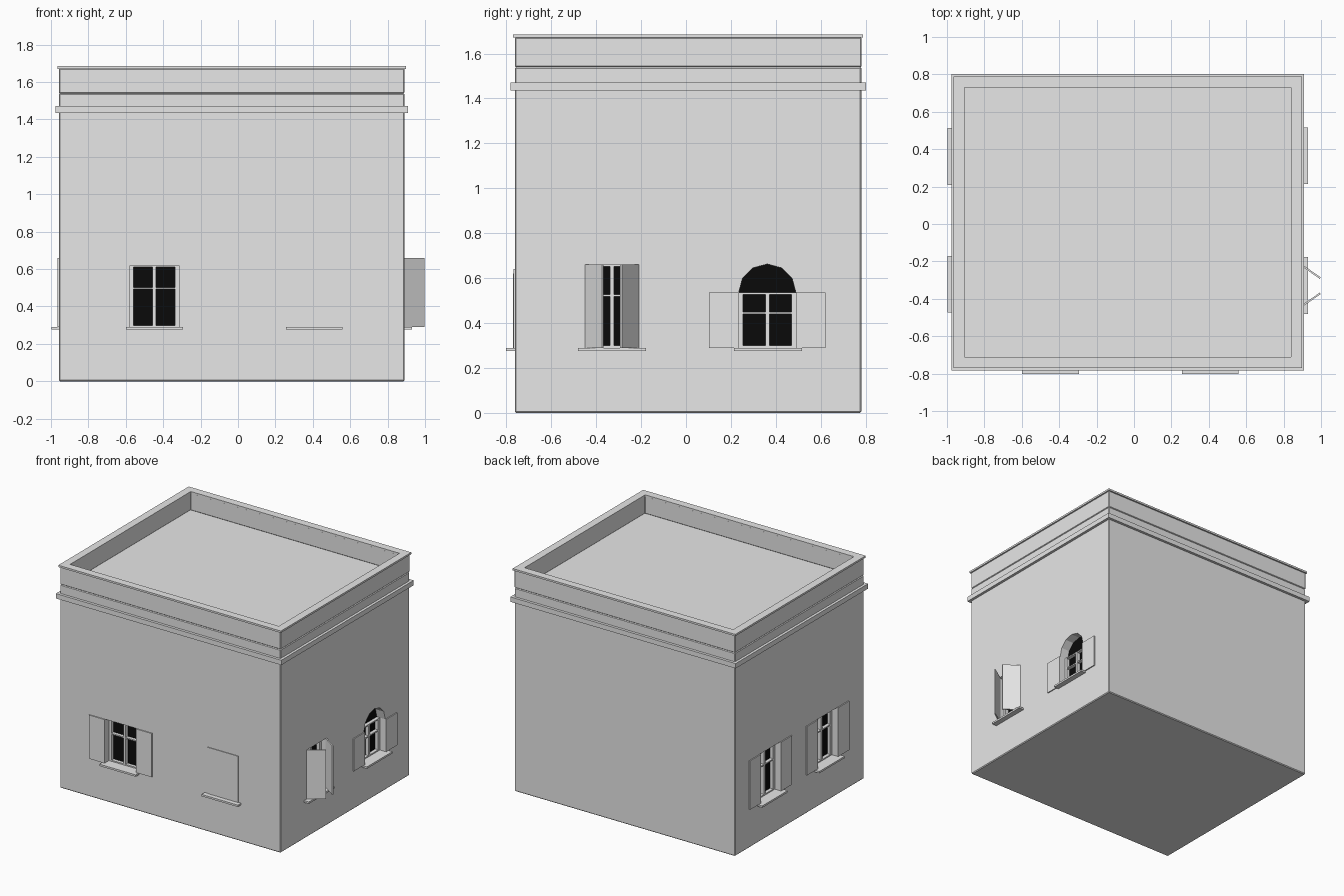
import bpy, bmesh, math
from mathutils import Vector

if "Cube" in bpy.data.objects:
    bpy.data.objects.remove(bpy.data.objects["Cube"])


def material(name, value):
    m = bpy.data.materials.new(name)
    m.use_nodes = True
    colour = (value, value, value, 1)
    m.diffuse_color = colour
    m.node_tree.nodes["Principled BSDF"].inputs["Base Color"].default_value = colour
    return m


PLASTER = material("pale grey plaster", 0.8)
GLASS = material("black glass", 0.003)

# Outer wall limits
X0, X1, Y0, Y1 = -0.957, 0.89, -0.762, 0.781
ROOF = 1.54

# Each wall turns (along, out, up) into world space
SIDES = {
    "front": lambda u, d, z: Vector((u, Y0 - d, z)),
    "right": lambda u, d, z: Vector((X1 + d, u, z)),
    "left": lambda u, d, z: Vector((X0 - d, u, z)),
}


def finish(name, bm, mat):
    bmesh.ops.recalc_face_normals(bm, faces=bm.faces)
    mesh = bpy.data.meshes.new(name)
    bm.to_mesh(mesh)
    bm.free()
    mesh.materials.append(mat)
    obj = bpy.data.objects.new(name, mesh)
    bpy.context.collection.objects.link(obj)
    return obj


def add_prism(bm, ring, shift):
    """Closed solid from a planar ring moved along a vector."""
    a = [bm.verts.new(p) for p in ring]
    b = [bm.verts.new(p + shift) for p in ring]
    bm.faces.new(a)
    bm.faces.new(b[::-1])
    for i in range(len(a)):
        j = (i + 1) % len(a)
        bm.faces.new((a[i], b[i], b[j], a[j]))


def rect(u0, u1, z0, z1):
    return [(u0, z0), (u1, z0), (u1, z1), (u0, z1)]


def slabs(name, side, outlines, d0, d1, mat=PLASTER):
    """Plates on a wall, running from depth d0 to d1 outward."""
    place = SIDES[side]
    bm = bmesh.new()
    for pts in outlines:
        ring = [place(u, d0, z) for u, z in pts]
        add_prism(bm, ring, place(0, d1, 0) - place(0, d0, 0))
    return finish(name, bm, mat)


def block(name, z0, z1, grow=0.0):
    bm = bmesh.new()
    ring = [Vector((x, y, z0)) for x, y in
            rect(X0 - grow, X1 + grow, Y0 - grow, Y1 + grow)]
    add_prism(bm, ring, Vector((0, 0, z1 - z0)))
    return finish(name, bm, PLASTER)


def rim(name, z0, z1, grow, inset):
    """Hollow rectangular band around the building."""
    bm = bmesh.new()
    loops = []
    for g in (grow, -inset):
        for z in (z0, z1):
            pts = rect(X0 - g, X1 + g, Y0 - g, Y1 + g)
            loops.append([bm.verts.new((x, y, z)) for x, y in pts])
    ob, ot, ib, it = loops
    for a, b in ((ob, ot), (ot, it), (it, ib), (ib, ob)):
        for i in range(4):
            j = (i + 1) % 4
            bm.faces.new((a[i], a[j], b[j], b[i]))
    return finish(name, bm, PLASTER)


def bevel(obj, width):
    mod = obj.modifiers.new("soft edges", "BEVEL")
    mod.width = width
    mod.segments = 1


# Walls, string course, parapet and coping
walls = block("walls", 0, ROOF)
bevel(walls, 0.006)
rim("string_course", 1.435, 1.472, 0.02, 0.01)
bevel(rim("parapet", ROOF, 1.672, 0, 0.045), 0.004)
rim("coping", 1.671, 1.685, 0.008, 0.05)

SILL = 0.29
RECESS = 0.075
cutters = []


def window(name, side, mid, width, top, bar, shutters="open", arch=False):
    u0, u1 = mid - width / 2, mid + width / 2
    outline = rect(u0, u1, SILL, top)
    if arch:
        r = width / 2
        outline[3:3] = [(mid + r * math.cos(i * math.pi / 6),
                         top + r * math.sin(i * math.pi / 6)) for i in range(1, 6)]
    # Opening, glass and bars
    cut = slabs(name + "_cutter", side, [outline], -RECESS, 0.05)
    cut.hide_render = True
    cutters.append(cut)
    slabs(name + "_glass", side, [outline], -RECESS - 0.002, -RECESS + 0.005, GLASS)
    edge, thin = 0.02, 0.009
    bars = [rect(u0, u0 + edge, SILL, top), rect(u1 - edge, u1, SILL, top),
            rect(u0, u1, SILL, SILL + thin), rect(u0, u1, top - thin, top),
            rect(mid - thin, mid + thin, SILL, top),
            rect(u0, u1, bar - thin / 2, bar + thin / 2)]
    slabs(name + "_frame", side, bars, -RECESS, -RECESS + 0.03)
    # Shutters, folded flat on the wall or standing ajar
    leaf = 0.132
    if shutters == "open":
        slabs(name + "_shutters", side,
              [rect(u0 - leaf, u0, SILL, top), rect(u1, u1 + leaf, SILL, top)],
              -0.002, 0.008)
    else:
        place = SIDES[side]
        bm = bmesh.new()
        for hinge, s in ((u0, 1), (u1, -1)):
            tip = hinge + s * 0.075
            ring = [place(hinge, 0, SILL), place(tip, 0.108, SILL),
                    place(tip + s * 0.008, 0.103, SILL), place(hinge + s * 0.008, -0.005, SILL)]
            add_prism(bm, ring, Vector((0, 0, top - SILL)))
        finish(name + "_shutters", bm, PLASTER)


def sill(name, side, mid, width):
    slabs(name + "_sill", side,
          [rect(mid - width / 2, mid + width / 2, SILL - 0.014, SILL)], -0.01, 0.04)


# Windows on the front, right and left walls
window("front_window", "front", -0.447, 0.262, 0.62, 0.498)
window("arched_window", "right", 0.362, 0.255, 0.535, 0.445, arch=True)
window("ajar_window", "right", -0.33, 0.24, 0.66, 0.523, shutters="ajar")
window("left_rear_window", "left", 0.36, 0.24, 0.66, 0.523)
window("left_front_window", "left", -0.322, 0.24, 0.66, 0.523)
for name, side, mid in (("front_window", "front", -0.447), ("blind_window", "front", 0.408),
                        ("arched_window", "right", 0.365), ("ajar_window", "right", -0.329),
                        ("left_rear_window", "left", 0.36), ("left_front_window", "left", -0.322)):
    sill(name, side, mid, 0.304)

# Blocked-up opening on the front
slabs("blind_window_panel", "front", [rect(0.28, 0.536, SILL, 0.64)], -0.01, 0.005)

# Cut the openings and bake the walls
for cut in cutters:
    mod = walls.modifiers.new("opening", "BOOLEAN")
    mod.operation = "DIFFERENCE"
    mod.solver = "EXACT"
    mod.object = cut
bpy.context.view_layer.update()
baked = bpy.data.meshes.new_from_object(
    walls.evaluated_get(bpy.context.evaluated_depsgraph_get()))
walls.modifiers.clear()
walls.data = baked
for cut in cutters:
    bpy.data.objects.remove(cut)
